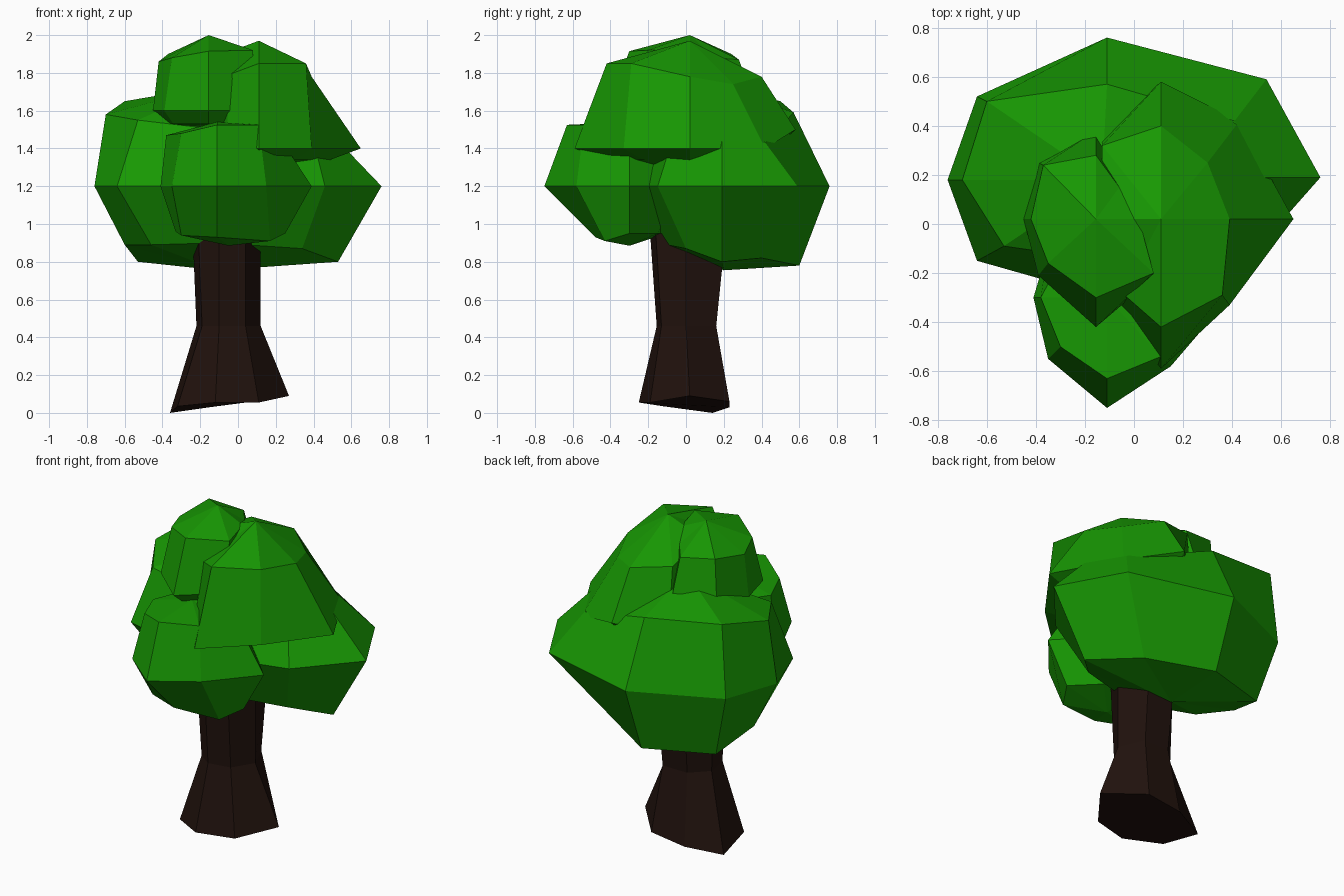
import bpy, bmesh


def material(name, rgb):
    m = bpy.data.materials.new(name)
    m.diffuse_color = (*rgb, 1)
    return m


LEAF = material("leaf_green", (0.009, 0.32, 0.001))
BARK = material("bark_brown", (0.015, 0.006, 0.004))


def loft(name, rings, bottom, top, mat):
    """Skin rings of points from bottom to top; close with a fan to a tip, or flat if no tip."""
    bm = bmesh.new()
    loops = [[bm.verts.new(p) for p in r] for r in rings]
    n = len(loops[0])
    for a, b in zip(loops, loops[1:]):
        for i in range(n):
            j = (i + 1) % n
            bm.faces.new((a[i], a[j], b[j], b[i]))
    for loop, tip in ((loops[0], bottom), (loops[-1], top)):
        if tip:
            v = bm.verts.new(tip)
            for i in range(n):
                bm.faces.new((loop[i], loop[(i + 1) % n], v))
        else:
            bm.faces.new(loop)
    bmesh.ops.recalc_face_normals(bm, faces=bm.faces)
    me = bpy.data.meshes.new(name)
    bm.to_mesh(me)
    bm.free()
    ob = bpy.data.objects.new(name, me)
    bpy.context.collection.objects.link(ob)
    me.materials.append(mat)


def flat(z, pts):
    return [(x, y, z) for x, y in pts]


def shrink(pts, centre, s, z):
    return [(centre[0] + s * (p[0] - centre[0]), centre[1] + s * (p[1] - centre[1]), z) for p in pts]


# Rings of the leaf clumps run E, NE, N, NW, W, SW, S, SE
# Large back clump
loft("back_foliage", [
    [(.53, .19, .80), (.26, .40, .82), (-.11, .60, .78), (-.53, .46, .80),
     (-.60, .18, .89), (-.46, .0, .89), (-.11, -.15, .90), (.34, .0, .87)],
    flat(1.2, [(.76, .19), (.54, .59), (-.11, .76), (-.64, .52),
               (-.76, .18), (-.64, -.15), (-.11, -.30), (.46, -.15)]),
    [(.53, .19, 1.44), (.41, .42, 1.43), (-.11, .57, 1.59), (-.60, .50, 1.65),
     (-.70, .18, 1.58), (-.53, -.09, 1.55), (-.11, -.15, 1.5), (.42, -.10, 1.36)],
], (-.11, .2, .755), (-.13, .18, 1.73), LEAF)

# Low front clump
loft("front_foliage", [
    [(.25, -.30, .95), (.10, -.15, .95), (-.11, -.1, .95), (-.28, -.15, .95),
     (-.33, -.30, .96), (-.30, -.42, .94), (-.11, -.48, .93), (.17, -.43, .91)],
    flat(1.2, [(.39, -.30), (.15, -.05), (-.11, .0), (-.35, -.10),
               (-.41, -.30), (-.35, -.55), (-.11, -.75), (.15, -.58)]),
    [(.22, -.30, 1.46), (.08, -.15, 1.5), (-.11, -.1, 1.5), (-.30, -.15, 1.48),
     (-.38, -.30, 1.47), (-.30, -.50, 1.48), (-.11, -.63, 1.525), (.11, -.54, 1.525)],
], (-.05, -.3, .885), (-.11, -.3, 1.54), LEAF)

# Right upper clump
right_rim = flat(1.4, [(.65, .02), (.43, .42)]) + [(.11, .58, 1.5)] + \
    flat(1.4, [(-.13, .36), (-.20, .02), (-.06, -.35), (.11, -.59), (.39, -.33)])
loft("right_foliage", [
    shrink(right_rim, (.11, .02), .7, 1.34),
    right_rim,
    [(.39, .02, 1.78), (.30, .25, 1.74), (.11, .40, 1.78), (-.13, .32, 1.82),
     (-.13, .02, 1.88), (-.05, -.28, 1.79), (.11, -.42, 1.85), (.36, -.29, 1.85)],
], (.11, .02, 1.27), (.11, .02, 1.97), LEAF)

# Top left clump
top_rim = flat(1.6, [(.04, .02), (-.03, .2), (-.155, .38), (-.39, .25),
                     (-.45, .02), (-.39, -.21), (-.155, -.42), (.08, -.22)])
loft("top_foliage", [
    shrink(top_rim, (-.155, .02), .8, 1.53),
    top_rim,
    [(.02, .02, 1.92), (-.06, .15, 1.88), (-.155, .28, 1.87), (-.37, .24, 1.9),
     (-.42, .02, 1.86), (-.35, -.16, 1.88), (-.155, -.30, 1.915), (.08, -.20, 1.92)],
], (-.155, .02, 1.5), (-.155, .02, 2.0), LEAF)

# Seven-sided flared trunk with an uneven foot
trunk_mid = [(-.22, .06), (-.19, -.09), (-.10, -.155), (.04, -.13),
             (.12, .0), (.05, .16), (-.12, .16)]
loft("trunk", [
    [(-.36, .14, .0), (-.32, -.12, .035), (-.12, -.25, .055), (.11, -.19, .055),
     (.27, .02, .09), (.08, .23, .06), (-.15, .23, .03)],
    flat(.46, trunk_mid),
    [(-.24, .06, .95), (-.21, -.11, .95), (-.10, -.19, .95), (.04, -.16, .95),
     (.12, .0, .95), (.06, .21, .95), (-.13, .21, .95)],
], None, None, BARK)
